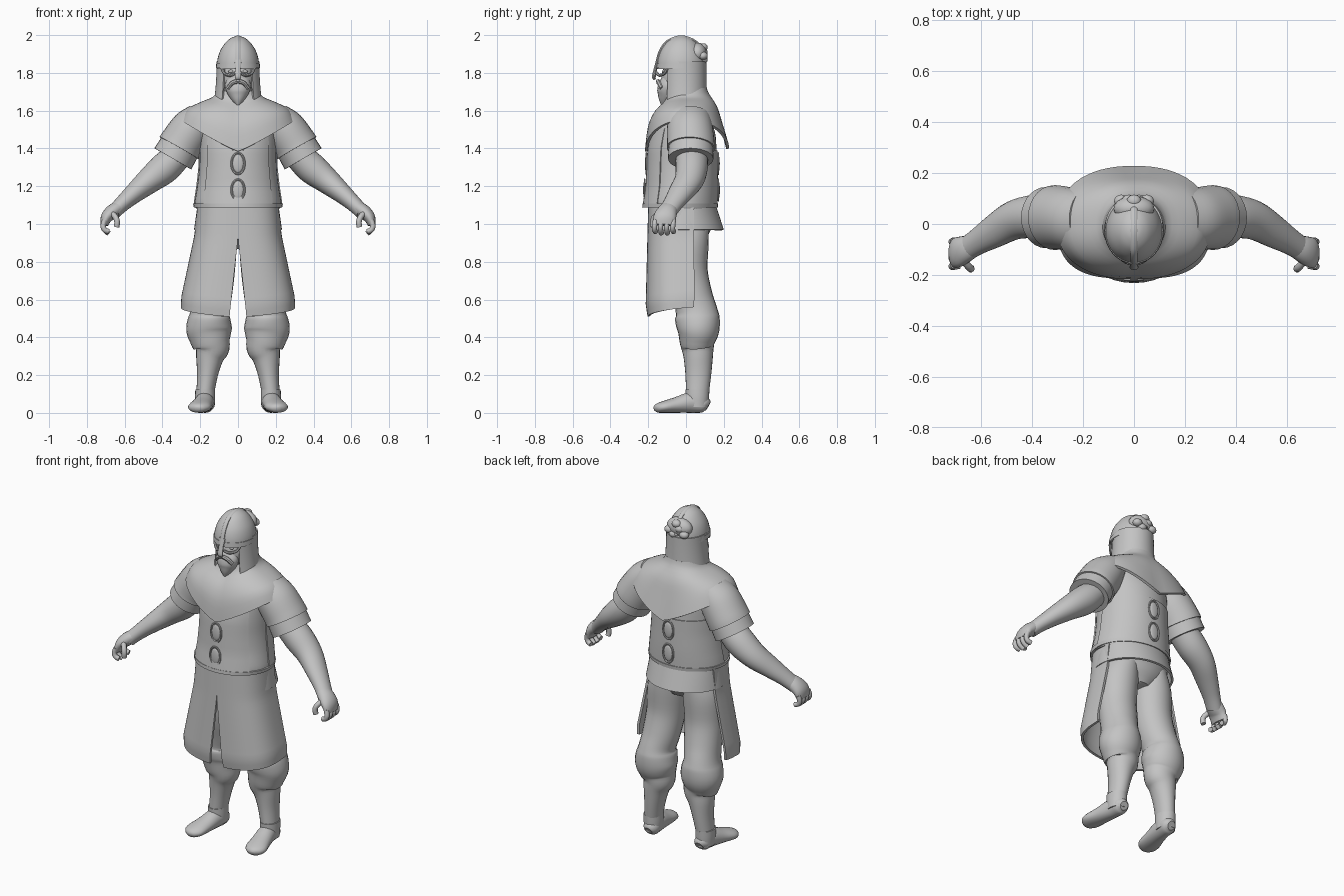
import bpy, bmesh, math
from mathutils import Vector, Matrix

cube = bpy.data.objects.get("Cube")
if cube:
    bpy.data.objects.remove(cube)

GREY = (0.55, 0.55, 0.55, 1)
mat = bpy.data.materials.new("plain grey")
mat.use_nodes = True
mat.diffuse_color = GREY
mat.node_tree.nodes["Principled BSDF"].inputs["Base Color"].default_value = GREY
SIDES = (("left", 1), ("right", -1))


def finish(name, bm, angle=40):
    bmesh.ops.recalc_face_normals(bm, faces=bm.faces[:])
    mesh = bpy.data.meshes.new(name)
    bm.to_mesh(mesh)
    bm.free()
    mesh.materials.append(mat)
    for p in mesh.polygons:
        p.use_smooth = True
    mesh.set_sharp_from_angle(angle=math.radians(angle))
    obj = bpy.data.objects.new(name, mesh)
    bpy.context.scene.collection.objects.link(obj)
    return obj


def spline(rows, k=4):
    """Smooth curve through rows of numbers."""
    pts = [Vector(r) for r in rows]
    out = []
    for i in range(len(pts) - 1):
        p, q = pts[i], pts[i + 1]
        m = (q - pts[max(i - 1, 0)]) / 2
        n = (pts[min(i + 2, len(pts) - 1)] - p) / 2
        for j in range(k):
            t = j / k
            out.append(p * (2*t**3 - 3*t*t + 1) + m * (t**3 - 2*t*t + t)
                       + q * (3*t*t - 2*t**3) + n * (t**3 - t*t))
    return out + [pts[-1]]


def loft(name, rows, side=1, n=24, ref=(0, 1, 0), k=4, grow=0):
    """Elliptic tube; each row is x, y, z, radius across, radius along ref."""
    rows = spline(rows, k)
    bm = bmesh.new()
    rings = []
    for i, r in enumerate(rows):
        c = Vector(r[:3])
        t = Vector(rows[min(i + 1, len(rows) - 1)][:3]) - Vector(rows[max(i - 1, 0)][:3])
        t.normalize()
        u = Vector(ref)
        u = (u - t * u.dot(t)).normalized()
        v = t.cross(u)
        ring = []
        for j in range(n):
            a = math.tau * j / n
            p = c + v * (r[3] + grow) * math.cos(a) + u * (r[4] + grow) * math.sin(a)
            ring.append(bm.verts.new((p.x * side, p.y, p.z)))
        rings.append(ring)
    for a, b in zip(rings, rings[1:]):
        for j in range(n):
            bm.faces.new((a[j], a[j - 1], b[j - 1], b[j]))
    bm.faces.new(rings[0])
    bm.faces.new(rings[-1])
    return finish(name, bm)


def sheet(name, fn, nu, nv, thick=0.012, side=1):
    """Thin cloth or plate from a function of u and v in 0..1."""
    bm = bmesh.new()
    grid = []
    for j in range(nv + 1):
        row = []
        for i in range(nu + 1):
            x, y, z = fn(i / nu, j / nv)
            row.append(bm.verts.new((x * side, y, z)))
        grid.append(row)
    for a, b in zip(grid, grid[1:]):
        for i in range(nu):
            bm.faces.new((a[i], a[i + 1], b[i + 1], b[i]))
    bmesh.ops.remove_doubles(bm, verts=bm.verts[:], dist=1e-4)
    bmesh.ops.recalc_face_normals(bm, faces=bm.faces[:])
    bmesh.ops.solidify(bm, geom=bm.faces[:], thickness=thick)
    return finish(name, bm)


def ball(name, loc, size):
    bm = bmesh.new()
    bmesh.ops.create_uvsphere(bm, u_segments=20, v_segments=12, radius=1,
                              matrix=Matrix.Translation(loc) @ Matrix.Diagonal((*size, 1)))
    return finish(name, bm)


def cord(name, pts, r, side=1, n=8, ref=(0, 1, 0)):
    return loft(name, [(*p, r, r) for p in pts], side, n, ref)


def power(v, e):
    return math.copysign(abs(v) ** e, v)


# Torso and hips
BODY = [(0, -.032, 1.085, .225, .192), (0, -.03, 1.11, .23, .192), (0, -.022, 1.2, .216, .186),
        (0, -.02, 1.3, .205, .183), (0, -.018, 1.4, .203, .18), (0, -.01, 1.5, .2, .165),
        (0, 0, 1.58, .18, .13), (0, 0, 1.66, .11, .09)]
loft("torso", BODY, n=40)
loft("hips", [(0, -.015, 1.11, .215, .165), (0, -.01, 1.0, .21, .155),
              (0, 0, .94, .18, .13), (0, .01, .88, .08, .08)], n=32)


def body_point(z, a, off):
    """Point on the torso at a height, with the angle measured from the front."""
    for p, q in zip(BODY, BODY[1:]):
        if z <= q[2]:
            t = (z - p[2]) / (q[2] - p[2])
            _, y, _, rx, ry = Vector(p).lerp(Vector(q), t)
            return ((rx + off) * math.sin(a), y - (ry + off) * math.cos(a), z)


# Jerkin panels, hem and oval clasps
sheet("jerkin_front_panel",
      lambda u, v: body_point(1.105 + .4 * v, (u - .5) * 1.8, .006), 20, 12, .01)
sheet("jerkin_back_panel",
      lambda u, v: body_point(1.105 + .285 * v, math.pi + (u - .5) * 3.2, .005), 24, 10, .01)
sheet("jerkin_hem",
      lambda u, v: body_point(1.088 + .02 * v, u * math.tau, .008), 40, 2, .01)
for z in (1.18, 1.32, 1.43):
    for where, a in (("front", 0), ("back", math.pi)):
        if z < 1.4 or a == 0:
            p = body_point(z, a, .008)
            ball(where + "_clasp", p, (.028, .008, .048))
            ring = [(.035 * math.cos(i * math.tau / 16), p[1], z + .056 * math.sin(i * math.tau / 16))
                    for i in range(17)]
            cord(where + "_clasp_rim", ring, .005, n=6)

# Shoulder mantle: pointed at front and back
SIDE = [(.105, 1.72), (.13, 1.675), (.2, 1.645), (.27, 1.607), (.305, 1.55)]
FRONT = [(.1, 1.68), (.115, 1.645), (.17, 1.58), (.203, 1.5), (.217, 1.385)]
BACK = [(.11, 1.72), (.122, 1.69), (.165, 1.62), (.195, 1.52), (.228, 1.4)]
side_c, front_c, back_c = (spline(c, 3) for c in (SIDE, FRONT, BACK))


def mantle(u, v):
    i = round(v * 12)
    a = u * math.tau
    w = abs(math.cos(a))
    r, z = front_c[i] if math.sin(a) < 0 else back_c[i]
    return (side_c[i][0] * power(math.cos(a), .88), r * power(math.sin(a), .88),
            z * (1 - w) + side_c[i][1] * w)


sheet("mantle", mantle, 64, 12, .015)


# Hood curtain, open at the face
def curtain(u, v):
    a = math.radians(42 + 276 * u)
    flare = .02 * v * v
    return ((.113 + flare) * math.sin(a), -.01 - (.118 + flare * .3) * math.cos(a), 1.86 - .25 * v)


sheet("hood_curtain", curtain, 32, 8, .01)

# Helmet with band, ridge, nose guard and eye guards
HY = -.025
loft("helmet", [(0, HY, 1.82, .113, .128), (0, HY, 1.87, .109, .124), (0, HY, 1.92, .093, .107),
                (0, HY, 1.965, .062, .074), (0, HY, 1.988, .03, .036), (0, HY, 1.994, .004, .004)], n=32)
loft("helmet_band", [(0, HY, 1.825, .117, .132), (0, HY, 1.85, .115, .13)], n=32)
arch = [(0, -.155, 1.83), (0, -.147, 1.88), (0, -.13, 1.925), (0, -.095, 1.967), (0, HY, 1.99),
        (0, .045, 1.967), (0, .08, 1.925), (0, .1, 1.87)]
loft("helmet_ridge", [(*p, .009, .014) for p in arch], n=10, ref=(1, 0, 0))
loft("nose_guard", [(0, -.15, 1.87, .008, .02), (0, -.162, 1.82, .009, .015),
                    (0, -.17, 1.78, .01, .018), (0, -.165, 1.765, .006, .01)], n=10, ref=(1, 0, 0))
ball("helmet_back_tuft", (0, .06, 1.905), (.08, .05, .055))
for x, z in ((-.05, 1.88), (0, 1.935), (.05, 1.89), (.02, 1.87), (-.02, 1.91)):
    ball("tuft_lump", (x, .09, z), (.028, .025, .022))

# Face, beard and moustache
ball("head", (0, -.03, 1.77), (.092, .1, .13))
loft("beard", [(0, -.09, 1.765, .06, .04), (0, -.098, 1.73, .068, .05), (0, -.103, 1.69, .056, .05),
               (0, -.115, 1.655, .032, .032), (0, -.125, 1.628, .006, .008)], n=16)
for label, s in SIDES:
    cord(label + "_moustache", [(.004, -.148, 1.755), (.03, -.145, 1.748), (.052, -.128, 1.72)], .012, s)
    cord(label + "_eye_guard", [(.012, -.155, 1.8), (.04, -.142, 1.787), (.072, -.115, 1.797),
                                (.085, -.1, 1.825)], .008, s, ref=(0, 0, 1))
    ball(label + "_eye", (.038 * s, -.117, 1.808), (.014, .009, .009))


# Skirt: split front panels and short back flap
def front_panel(u, v):
    a = math.radians(100 * u)
    drop = .595 - .05 * u
    inner = max(0, (v - .3) / .7) * .045
    tuck = .012 * max(0, (v - .9) / .1)
    x = inner + (.215 + .053 * v - tuck) * power(math.sin(a), .75)
    y = -.01 - (.19 + .015 * v - tuck) * power(math.cos(a), .75)
    return x, y, 1.105 - drop * v


def back_flap(u, v):
    a = math.pi + math.radians(210) * (u - .5)
    return ((.213 + .02 * v) * math.sin(a), -.01 - (.165 + .045 * v) * math.cos(a), 1.11 - .14 * v)


sheet("skirt_back", back_flap, 30, 5, .012)

SLEEVE = [(.19, .02, 1.57, .075, .1), (.24, .02, 1.51, .102, .112),
          (.295, .025, 1.43, .108, .117), (.345, .025, 1.345, .113, .12)]
for label, s in SIDES:
    sheet(label + "_skirt_panel", front_panel, 24, 18, .014, s)
    # Trouser leg gathered below the knee
    loft(label + "_trouser_leg",
         [(.1, .0, 1.0, .09, .12), (.118, .0, .9, .112, .12), (.127, .005, .75, .11, .11),
          (.138, .035, .62, .105, .105), (.15, .055, .54, .1, .11), (.152, .06, .5, .112, .118),
          (.153, .065, .44, .121, .112), (.145, .06, .38, .105, .095), (.138, .062, .34, .092, .085),
          (.15, .065, .29, .073, .077), (.162, .065, .2, .055, .068), (.174, .06, .1, .047, .06)], s)
    # Boot
    loft(label + "_boot_shaft", [(.174, .06, .03, .05, .058), (.174, .06, .08, .053, .062),
                                 (.174, .06, .125, .052, .064)], s)
    loft(label + "_boot_foot",
         [(.17, .118, .035, .025, .025), (.17, .095, .045, .045, .045), (.176, .03, .055, .05, .055),
          (.19, -.05, .042, .056, .042), (.205, -.12, .031, .061, .031),
          (.212, -.155, .024, .04, .023), (.215, -.168, .02, .012, .01)], s, 20, (0, 0, 1))
    # Sleeve with an overlapping upper layer
    loft(label + "_sleeve", SLEEVE, s, 28)
    loft(label + "_sleeve_cap", SLEEVE[:3] + [(.312, .025, 1.402, .11, .118)], s, 28, grow=.009)
    loft(label + "_forearm",
         [(.32, .03, 1.36, .075, .085), (.39, .03, 1.295, .082, .085), (.47, .015, 1.23, .069, .077),
          (.55, -.03, 1.163, .053, .065), (.615, -.07, 1.105, .042, .052), (.66, -.1, 1.06, .038, .048)], s)
    # Hand
    loft(label + "_palm", [(.63, -.085, 1.09, .034, .044), (.665, -.1, 1.065, .038, .054),
                           (.695, -.112, 1.035, .032, .06), (.708, -.115, .995, .02, .056)], s, 20)
    for i in range(4):
        y = -.162 + .032 * i
        tip = .955 if i in (1, 2) else .965
        cord(label + "_finger", [(.706, y, 1.02), (.714, y - .004, .99),
                                 (.705, y - .004, .968), (.684, y, tip - .005)], .014, s, 10)
    cord(label + "_thumb", [(.67, -.14, 1.06), (.648, -.168, 1.035), (.64, -.175, 1.01),
                            (.643, -.172, .985)], .015, s, 10)
